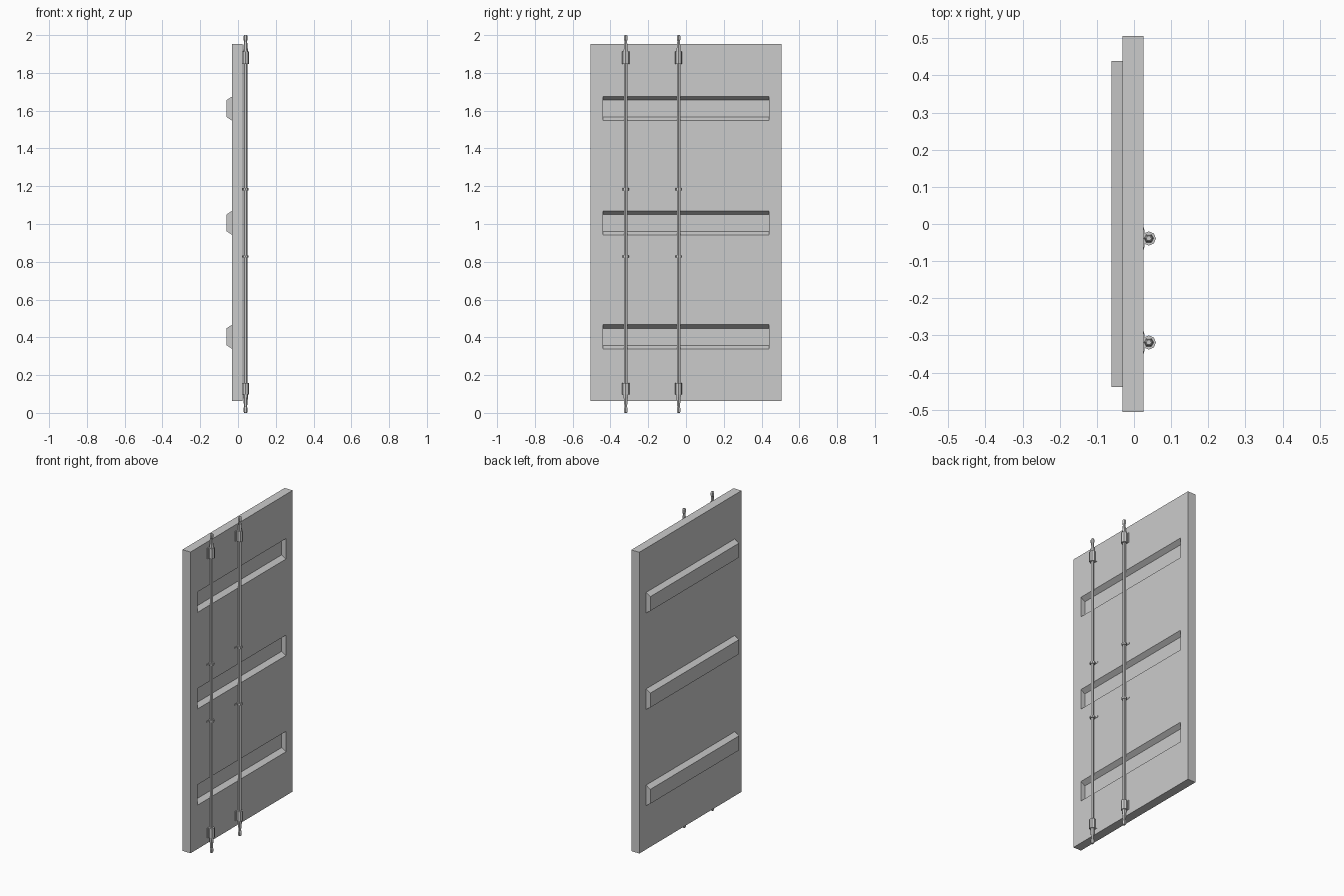
import bpy, bmesh, math

if "Cube" in bpy.data.objects:
    bpy.data.objects.remove(bpy.data.objects["Cube"])

X0, X1 = -0.031, 0.025      # panel back and outer faces
ROD_X = 0.040
RIB_Z = (0.403, 1.006, 1.611)
ROD_Y = (-0.319, -0.039)


def finish(name, bm):
    bmesh.ops.recalc_face_normals(bm, faces=bm.faces)
    me = bpy.data.meshes.new(name)
    bm.to_mesh(me)
    bm.free()
    ob = bpy.data.objects.new(name, me)
    bpy.context.collection.objects.link(ob)
    return ob


def add_box(bm, x, y, z):
    vs = bmesh.ops.create_cube(bm, size=1)["verts"]
    for v in vs:
        v.co = [a + (b - a) * (c + 0.5) for (a, b), c in zip((x, y, z), v.co)]


def add_lathe(bm, profile, cx, cy, sides):
    rings = []
    for r, z in profile:
        rings.append([bm.verts.new((cx + r * math.cos(2 * math.pi * i / sides),
                                    cy + r * math.sin(2 * math.pi * i / sides), z))
                      for i in range(sides)])
    for a, b in zip(rings, rings[1:]):
        for i in range(sides):
            j = (i + 1) % sides
            bm.faces.new((a[i], a[j], b[j], b[i]))
    bm.faces.new(rings[0][::-1])
    bm.faces.new(rings[-1])


def prism(name, half_profile, zc, half_len):
    # mirrored xz profile extruded along y
    pts = [(x, zc + h) for x, h in half_profile] + [(x, zc - h) for x, h in reversed(half_profile)]
    bm = bmesh.new()
    a = [bm.verts.new((x, -half_len, z)) for x, z in pts]
    b = [bm.verts.new((x, half_len, z)) for x, z in pts]
    bm.faces.new(a)
    bm.faces.new(b[::-1])
    for i in range(len(pts)):
        j = (i + 1) % len(pts)
        bm.faces.new((a[i], b[i], b[j], a[j]))
    return finish(name, bm)


def boolean(target, tool, operation):
    m = target.modifiers.new("bool", "BOOLEAN")
    m.object, m.operation, m.solver = tool, operation, "EXACT"
    bpy.context.view_layer.objects.active = target
    bpy.ops.object.modifier_apply(modifier=m.name)
    bpy.data.objects.remove(tool)


# Door panel with pressed bars: grooves outside, ribs behind
bm = bmesh.new()
add_box(bm, (X0, X1), (-0.506, 0.506), (0.064, 1.952))
panel = finish("door_panel", bm)
for zc in RIB_Z:
    boolean(panel, prism("rib", [(X0 + 0.01, 0.064), (X0, 0.064), (-0.06, 0.045)], zc, 0.439), "UNION")
    boolean(panel, prism("groove", [(X1 + 0.01, 0.064), (X1, 0.064), (-0.004, 0.045)], zc, 0.439), "DIFFERENCE")

# Locking rods with their brackets and guides
END = [(0.007, 0), (0.011, 0.006), (0.011, 0.024), (0.008, 0.032),
       (0.013, 0.085), (0.013, 0.098), (0.0105, 0.1)]
ROD = END + [(r, 2 - z) for r, z in reversed(END)]
for n, y in enumerate(ROD_Y, 1):
    bm = bmesh.new()
    add_lathe(bm, ROD, ROD_X, y, 6)
    finish(f"locking_rod_{n}", bm)

    bm = bmesh.new()
    for z0, z1 in ((0.097, 0.158), (1.848, 1.913)):
        add_lathe(bm, [(0.019, z0), (0.019, z1)], ROD_X, y, 8)
        add_box(bm, (X1 - 0.003, X1 + 0.003), (y - 0.024, y + 0.024), (z0, z1))
    finish(f"rod_brackets_{n}", bm)

    bm = bmesh.new()
    for z in (0.828, 1.184):
        add_lathe(bm, [(0.016, z - 0.006), (0.016, z + 0.006)], ROD_X, y, 8)
        add_box(bm, (X1 - 0.003, X1 + 0.002), (y - 0.029, y + 0.029), (z - 0.004, z + 0.004))
    finish(f"rod_guides_{n}", bm)
